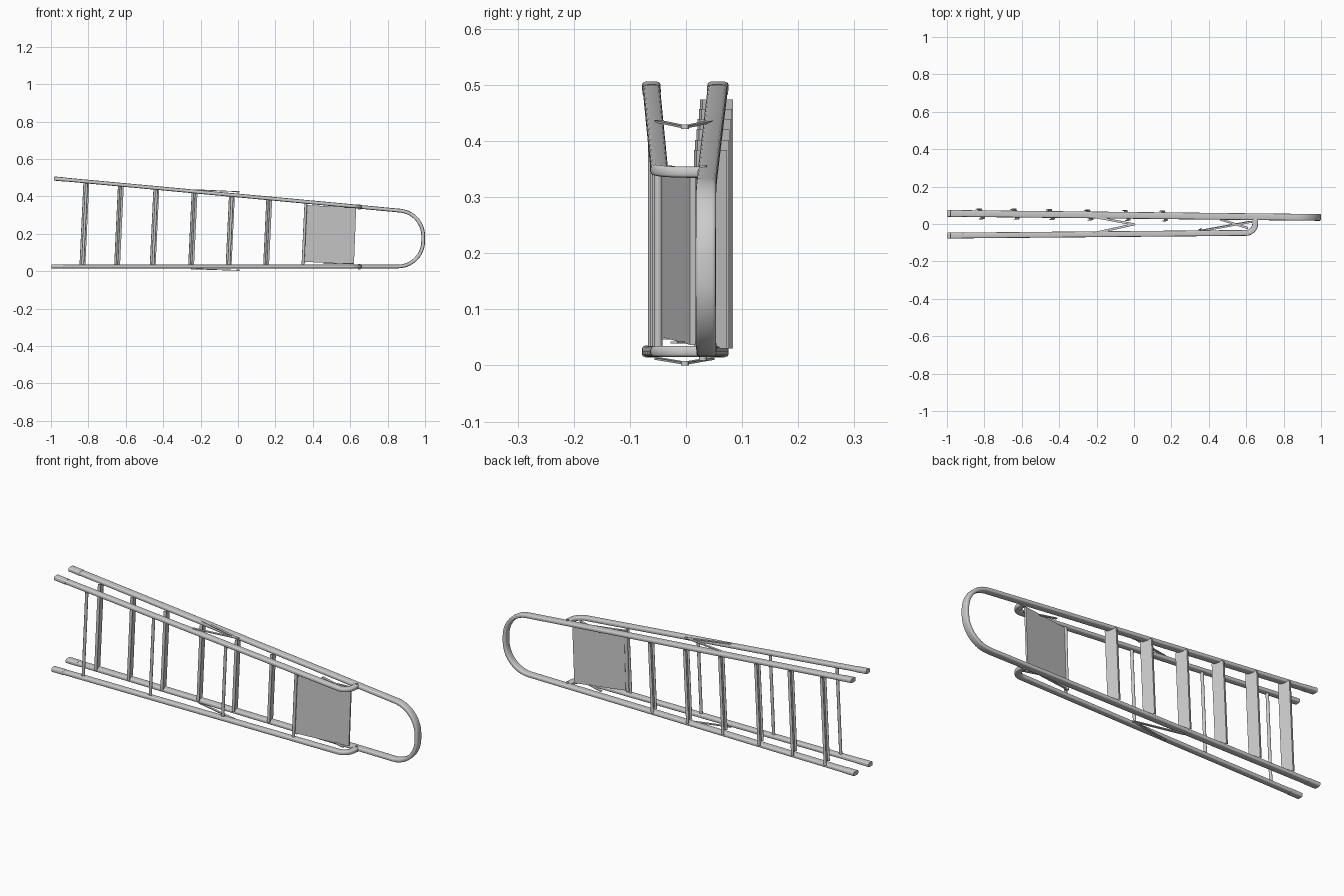
import bpy, bmesh, math
from mathutils import Vector as V

if "Cube" in bpy.data.objects:
    bpy.data.objects.remove(bpy.data.objects["Cube"])

SLOPE = -0.0925
def top_z(x): return 0.495 + SLOPE * (x + 0.98)      # centre line of the upper rails
LOW = 0.025                                          # centre line of the lower rails
def main_y(x): return 0.046 - 0.011 * x              # folded frames spread apart at the feet
def rear_y(x): return -0.053 + 0.009 * x

def make(name, verts, faces, smooth=True):
    me = bpy.data.meshes.new(name)
    me.from_pydata([tuple(v) for v in verts], [], faces)
    bm = bmesh.new(); bm.from_mesh(me)
    bmesh.ops.recalc_face_normals(bm, faces=bm.faces)
    bm.to_mesh(me); bm.free()
    ob = bpy.data.objects.new(name, me)
    bpy.context.collection.objects.link(ob)
    if smooth:
        bpy.ops.object.select_all(action='DESELECT')
        ob.select_set(True)
        bpy.context.view_layer.objects.active = ob
        bpy.ops.object.shade_smooth_by_angle(angle=math.radians(40))
    return ob

def loft(name, rings, smooth=True):
    n = len(rings[0])
    verts = [v for r in rings for v in r]
    faces = [(i*n+j, i*n+(j+1) % n, (i+1)*n+(j+1) % n, (i+1)*n+j)
             for i in range(len(rings)-1) for j in range(n)]
    faces += [tuple(range(n)), tuple(range((len(rings)-1)*n, len(rings)*n))]
    return make(name, verts, faces, smooth)

def oval(w, h, n=20, e=0.5):
    pts = []
    for k in range(n):
        c, s = math.cos(2*math.pi*k/n), math.sin(2*math.pi*k/n)
        pts.append((math.copysign(abs(c)**e, c)*w/2, math.copysign(abs(s)**e, s)*h/2))
    return pts

def sweep(name, path, prof, side):
    """Sweep a profile along a path; profile u follows 'side', v is across it."""
    path = [V(p) for p in path]
    rings = []
    for i, p in enumerate(path):
        a = (p - path[i-1]).normalized() if i else V()
        b = (path[i+1] - p).normalized() if i < len(path)-1 else V()
        t = (a + b).normalized()
        nrm = t.cross(V(side)).normalized()
        s = nrm.cross(t).normalized()
        rings.append([p + s*u + nrm*v for u, v in prof])
    return loft(name, rings)

def upright(name, prof, x, y, z0, z1, lean=0.047, smooth=False):
    """Prism between the two side rails, square to the ladder's centre line."""
    mid = (z0 + z1) / 2
    return loft(name, [[V((x + (z-mid)*lean + u, y + v, z)) for u, v in prof] for z in (z0, z1)], smooth)

def arc(cx, cz, r, a0, a1, n=10):
    return [(cx + r*math.cos(math.radians(a0+(a1-a0)*i/n)),
             cz + r*math.sin(math.radians(a0+(a1-a0)*i/n))) for i in range(n+1)]

# main frame: one flat tube bent into a U
R = 0.135
xz = [(-0.98, top_z(-0.98)), (-0.3, top_z(-0.3)), (0.4, top_z(0.4))]
xz += arc(0.99-R, top_z(0.87)-R, R, 85, 0) + arc(0.99-R, LOW+R, R, 0, -90)
xz += [(0.4, LOW), (-0.3, LOW), (-0.995, LOW)]
sweep("main_frame", [(x, main_y(x), z) for x, z in xz], oval(0.036, 0.02), (0, 1, 0))

# rear frame: two legs that hook over to the main frame
br = 0.05
for side, zf, x0 in (("upper", top_z, -0.98), ("lower", lambda x: LOW, -0.995)):
    yb = rear_y(0.6)
    xy = [(x0, rear_y(x0)), (0, rear_y(0)), (0.5, rear_y(0.5))]
    xy += arc(0.598, yb+br, br, -90, 0, 8) + [(0.648, 0.025)]
    sweep("rear_leg_" + side, [(x, y, zf(x)) for x, y in xy], oval(0.02, 0.031), (0, 0, 1))
    # rubber feet
    for nm, yf, w in (("main", main_y, 0.038), ("rear", rear_y, 0.033)):
        sweep(f"{nm}_foot_{side}", [(x, yf(x), zf(x)) for x in (x0-0.003, x0+0.06)],
              oval(w, 0.022), (0, 1, 0))
    # pivot bolts
    sweep("pivot_bolt_" + side, [(0.648, 0.03, zf(0.648)-0.016), (0.648, 0.03, zf(0.648)+0.013)],
          oval(0.014, 0.014, 12, 1), (0, 1, 0))

# channel treads: flat face towards the top, lips turned down
ang = math.radians(19)
def turn(pts): return [(u*math.cos(ang)-v*math.sin(ang), u*math.sin(ang)+v*math.cos(ang)) for u, v in pts]
h, t, d = 0.029, 0.003, 0.013
channel = turn([(0.005, -h), (0.005, h), (0.005-d, h), (0.005-d, h-t),
                (0.005-t, h-t), (0.005-t, t-h), (0.005-d, t-h), (0.005-d, -h)])
for i, x in enumerate((-0.82, -0.635, -0.445, -0.24, -0.04, 0.16)):
    upright(f"tread_{i+1}", channel, x, main_y(x), LOW+0.005, top_z(x)-0.006)

# round bars across the rear frame
for i, x in enumerate((-0.82, -0.445, -0.04, 0.355)):
    upright(f"rear_bar_{i+1}", oval(0.015, 0.015, 12, 1), x, rear_y(x), LOW, top_z(x), smooth=True)

# standing platform, slanting between the two frames
a, b = V((0.362, -0.036)), V((0.625, 0.012))
nv = V((-(b-a).y, (b-a).x)).normalized() * 0.005
foot = [a-nv, b-nv, b+nv, a+nv]
loft("platform", [[V((p.x + dx, p.y, z + s*(p.x-0.36))) for p in foot]
                  for z, s, dx in ((0.05, -0.05, -0.006), (0.353, -0.05, 0.006))], False)
# rolled front edge of the platform
upright("platform_edge", oval(0.016, 0.018, 12, 1), 0.358, -0.034, 0.046, 0.356, 0.03, True)

# flat link bars
def link(name, p, q, w=0.012, th=0.004):
    sweep(name, [p, q], [(-w/2, -th/2), (w/2, -th/2), (w/2, th/2), (-w/2, th/2)], (0, 1, 0))

for side, zf, s in (("upper", top_z, 1), ("lower", lambda x: LOW, -1)):
    # folding spreaders, knuckle in the middle
    zk = 0.425 if s > 0 else 0.004
    ze = 0.435 if s > 0 else 0.012
    k = (0.0, -0.002, zk)
    link("spreader_main_" + side, (-0.25, 0.045, ze), k)
    link("spreader_rear_" + side, (-0.22, -0.05, ze), k)
    sweep("spreader_knuckle_" + side, [(0, -0.002, zk-0.004), (0, -0.002, zk+0.004)],
          oval(0.014, 0.014, 12, 1), (0, 1, 0))
    # platform stays
    z = zf(0.53) - s*0.016
    link("platform_stay_" + side, (0.46, 0.025, z), (0.61, -0.022, z))
